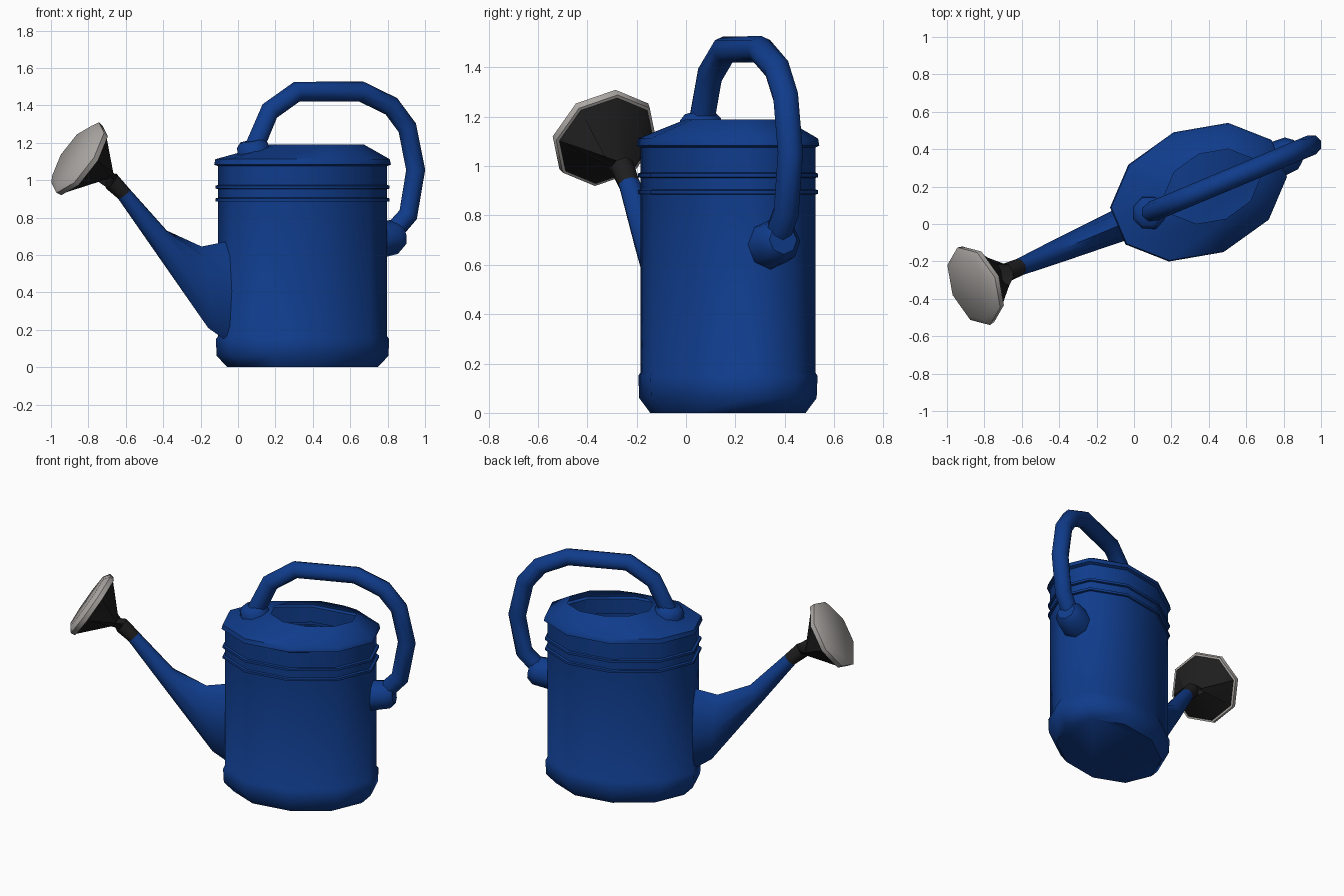
import bpy, bmesh, math
from mathutils import Vector

if "Cube" in bpy.data.objects:
    bpy.data.objects.remove(bpy.data.objects["Cube"])

# The can lies along a slanted axis: u runs spout -> handle, v across, z up
CX, CY, ANG = 0.345, 0.17, math.radians(22.7)
CA, SA = math.cos(ANG), math.sin(ANG)


def world(u, v, z):
    return Vector((CX + u * CA - v * SA, CY + u * SA + v * CA, z))


def material(name, col):
    m = bpy.data.materials.new(name)
    m.diffuse_color = (*col, 1)
    m.use_nodes = True
    m.node_tree.nodes["Principled BSDF"].inputs["Base Color"].default_value = m.diffuse_color
    return m


BLUE = material("blue_enamel", (0.005, 0.045, 0.26))
BLACK = material("black_plastic", (0.013, 0.013, 0.013))
GREY = material("pale_grey", (0.42, 0.40, 0.38))


def loft(name, rings, mat, cap_start=False, cap_end=False, angle=50):
    """Skin a list of equal-length point rings."""
    bm = bmesh.new()
    vs = [[bm.verts.new(p) for p in r] for r in rings]
    n = len(vs[0])
    for a, b in zip(vs, vs[1:]):
        for i in range(n):
            j = (i + 1) % n
            bm.faces.new((a[i], a[j], b[j], b[i]))
    if cap_start:
        bm.faces.new(vs[0][::-1])
    if cap_end:
        bm.faces.new(vs[-1])
    bmesh.ops.recalc_face_normals(bm, faces=bm.faces)
    me = bpy.data.meshes.new(name)
    bm.to_mesh(me)
    bm.free()
    me.materials.append(mat)
    ob = bpy.data.objects.new(name, me)
    bpy.context.collection.objects.link(ob)
    bpy.ops.object.select_all(action='DESELECT')
    ob.select_set(True)
    bpy.context.view_layer.objects.active = ob
    bpy.ops.object.shade_smooth_by_angle(angle=math.radians(angle))
    return ob


def section(low, up, hw, n=8):
    """Oval ring whose lowest / highest points are (u, z) pairs, half width hw."""
    lo, hi = Vector(low), Vector(up)
    c, h = (lo + hi) / 2, (hi - lo) / 2
    out = []
    for i in range(n):
        t = math.tau * i / n
        p = c + h * math.cos(t)
        out.append(world(p.x, hw * math.sin(t), p.y))
    return out


def disc(c, d, r, n=8):
    """Round ring at (u, z) centre c, facing along direction d."""
    d = Vector(d).normalized()
    s = Vector((-d.y, d.x)) * r
    c = Vector(c)
    return section(c - s, c + s, r, n)


def oval(k, z, shift=0.0):
    """Ten-sided oval body ring."""
    return [world(shift + 0.492 * k * math.cos(t), 0.347 * k * math.sin(t), z)
            for t in (math.radians(18 + 36 * i) for i in range(10))]


# Body: base band, wall, two thin flanges, rim lip, sloping lid with offset hole
profile = [(0.85, 0), (0.97, 0.06), (0.98, 0.15), (0.955, 0.165), (0.955, 0.885),
           (0.985, 0.887), (0.985, 0.902), (0.955, 0.906), (0.955, 0.952),
           (0.985, 0.955), (0.985, 0.97), (0.955, 0.974), (0.955, 1.075),
           (1.0, 1.083), (0.985, 1.112)]
loft("can_body", [oval(k, z) for k, z in profile] + [oval(0.54, 1.19, 0.08)],
     BLUE, cap_start=True)

# Spout: tall oval root narrowing to the neck
tip = section((-1.068, 0.90), (-1.004, 0.955), 0.046)
loft("spout", [section((-0.425, 0.13), (-0.425, 0.675), 0.09),
               section((-0.547, 0.21), (-0.585, 0.645), 0.08),
               section((-0.884, 0.656), (-0.786, 0.73), 0.062), tip], BLUE)

# Rose: black neck and cone, then the pale sprinkler plate
D = Vector((-0.84, 0.545)).normalized()
NECK = Vector((-1.125, 1.005))
loft("rose_cone", [tip, section((-1.138, 0.955), (-1.079, 1.035), 0.05),
                   disc(NECK + D * 0.18, D, 0.207)], BLACK)
loft("rose_plate", [disc(NECK + D * t, D, r) for t, r in
                    ((0.18, 0.205), (0.182, 0.22), (0.212, 0.225), (0.238, 0.185))],
     GREY, True, True)

# Handle: faceted tube following a bent path, points given as front-view (x, z)
path = [Vector(((x - CX) / CA, z)) for x, z in
        ((0.085, 1.17), (0.17, 1.37), (0.315, 1.473), (0.66, 1.473), (0.82, 1.395),
         (0.905, 1.28), (0.95, 1.055), (0.91, 0.815), (0.80, 0.69))]
rings = []
for i, p in enumerate(path):
    a = (p - path[max(i - 1, 0)]).normalized() if i else Vector((0, 0))
    b = (path[i + 1] - p).normalized() if i + 1 < len(path) else Vector((0, 0))
    rings.append(disc(p, a + b, 0.055))
loft("handle", rings, BLUE, True, True)

# Handle bosses on the lid and on the back wall
N = Vector((-0.2, 1)).normalized()
C = Vector((-0.28, 1.13))
loft("lid_boss", [disc(C + N * t, N, r) for t, r in
                  ((0, 0.095), (0.055, 0.09), (0.082, 0.065))], BLUE, True, True)
B = Vector((0.43, 0.68))
E = Vector((1, 0.15)).normalized()
loft("back_boss", [disc(B + E * t, E, r) for t, r in
                   ((0, 0.1), (0.11, 0.092), (0.15, 0.06))], BLUE, True, True)
